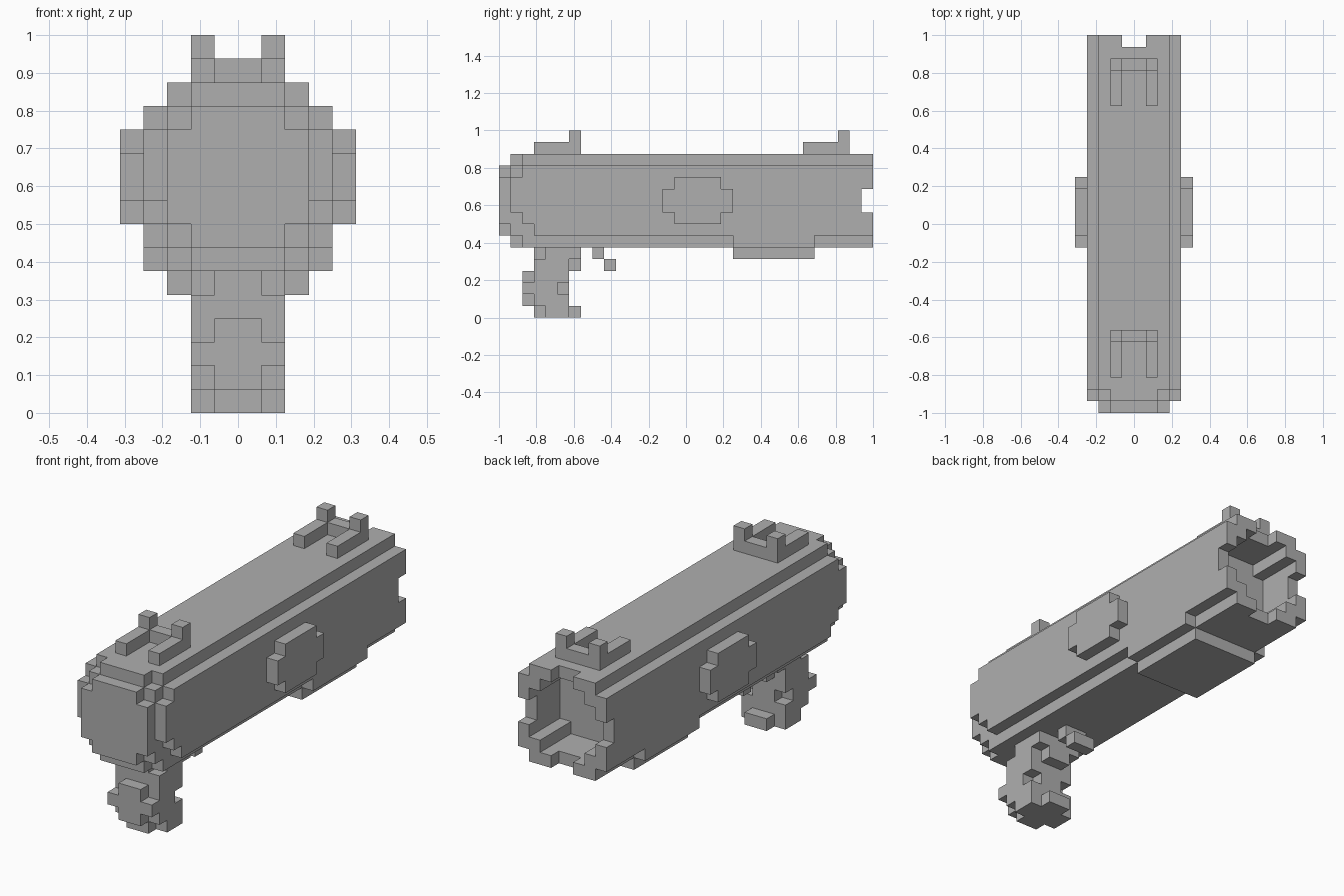
import bpy, bmesh, math
from itertools import product

U = 1 / 16  # size of one block

default = bpy.data.objects.get("Cube")
if default:
    bpy.data.objects.remove(default, do_unlink=True)

grey = bpy.data.materials.new("plain_grey")
grey.use_nodes = True
colour = (0.43, 0.43, 0.43, 1)
grey.diffuse_color = colour
grey.node_tree.nodes["Principled BSDF"].inputs["Base Color"].default_value = colour


def slab(half, y, z, inner=0):
    """Blocks mirrored across x, from inner to half, over the y and z ranges."""
    right = set(product(range(inner, half), range(*y), range(*z)))
    return right | {(-1 - i, j, k) for i, j, k in right}


def build(name, blocks):
    """Make an outer skin around a set of blocks and merge its flat faces."""
    bm = bmesh.new()
    verts = {}

    def corner(p):
        if p not in verts:
            verts[p] = bm.verts.new([c * U for c in p])
        return verts[p]

    for block in blocks:
        for axis, side in product(range(3), (0, 1)):
            beside = list(block)
            beside[axis] += 2 * side - 1
            if tuple(beside) in blocks:
                continue
            a, b = (axis + 1) % 3, (axis + 2) % 3
            quad = []
            for da, db in ((0, 0), (1, 0), (1, 1), (0, 1)):
                p = list(block)
                p[axis] += side
                p[a] += da
                p[b] += db
                quad.append(corner(tuple(p)))
            bm.faces.new(quad if side else quad[::-1])
    bmesh.ops.dissolve_limit(bm, angle_limit=math.radians(1),
                             verts=bm.verts[:], edges=bm.edges[:])
    mesh = bpy.data.meshes.new(name)
    bm.to_mesh(mesh)
    bm.free()
    mesh.materials.append(grey)
    obj = bpy.data.objects.new(name, mesh)
    bpy.context.collection.objects.link(obj)


# Main tube with a stepped section
tube = slab(3, (-14, 16), (6, 14)) | slab(4, (-13, 16), (7, 13))
# Rounded nose
tube |= slab(4, (-14, -13), (8, 13)) | slab(4, (-15, -14), (9, 12))
tube |= slab(3, (-15, -14), (7, 13)) | slab(2, (-15, -14), (6, 14))
tube |= slab(3, (-16, -15), (8, 12)) | slab(2, (-16, -15), (7, 13))
# Open rear socket and its four rim notches
tube -= slab(3, (12, 16), (8, 12)) | slab(2, (12, 16), (7, 13))
tube -= slab(4, (15, 16), (9, 11)) | slab(1, (15, 16), (6, 14))
build("main_tube", tube)

# Round plates on both sides
build("side_plates", slab(5, (-2, 4), (9, 11), 4) | slab(5, (-1, 3), (8, 12), 4))

# Cradle under the rear half
build("under_cradle", slab(4, (4, 11), (6, 7), 3) | slab(3, (4, 11), (5, 6)))

# Two matching sights: rails, crossbar and posts
for name, y in (("front_sight", -13), ("rear_sight", 10)):
    build(name, slab(2, (y, y + 4), (14, 15), 1)
          | slab(2, (y + 3, y + 4), (14, 15))
          | slab(2, (y + 3, y + 4), (15, 16), 1))

# Grip with trimmed corners, a palm swell and a finger recess
grip = slab(2, (-13, -10), (0, 6))
for y, z in ((-13, 5), (-13, 0), (-11, 2)):
    grip -= slab(2, (y, y + 1), (z, z + 1), 1)
grip |= slab(1, (-14, -13), (1, 4)) | slab(2, (-14, -13), (2, 3))
grip |= slab(2, (-10, -9), (5, 6)) | slab(1, (-10, -9), (4, 5))
grip |= slab(1, (-10, -9), (0, 1))
build("grip", grip)

# Trigger stepping away from the grip
build("trigger", slab(1, (-8, -7), (5, 6)) | slab(1, (-7, -6), (4, 5)))
